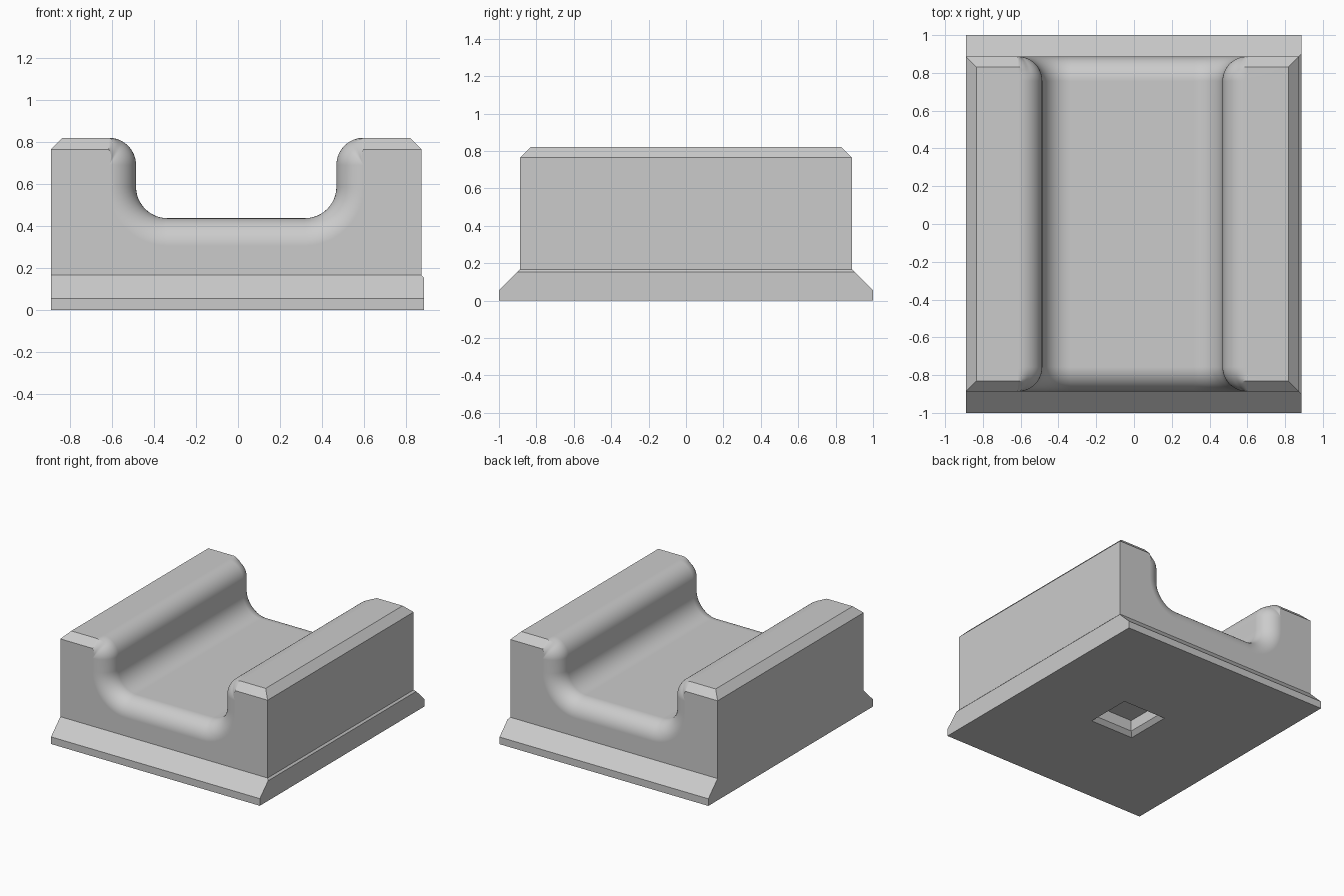
import bpy
import bmesh
from math import sin, cos, asin, radians, pi

cube = bpy.data.objects.get("Cube")
if cube:
    bpy.data.objects.remove(cube, do_unlink=True)

grey = bpy.data.materials.new("plain_grey")
grey.use_nodes = True
grey.diffuse_color = (0.6, 0.6, 0.6, 1)
grey.node_tree.nodes["Principled BSDF"].inputs["Base Color"].default_value = (0.6, 0.6, 0.6, 1)

CENTRE = -0.0085           # mid plane of the block in x
HALF_X, HALF_Y = 0.8815, 0.887
TOP, SEAM = 0.82, 0.167    # block top and its joint with the base
CHAMFER = 0.055
ROUND = 0.13               # rounding of the channel rim
WALL, FLOOR, COVE = 0.477, 0.437, 0.15


def finish(name, bm):
    """Turn a bmesh into a shaded object."""
    bmesh.ops.remove_doubles(bm, verts=bm.verts, dist=0.0001)
    bmesh.ops.recalc_face_normals(bm, faces=bm.faces)
    mesh = bpy.data.meshes.new(name)
    bm.to_mesh(mesh)
    bm.free()
    mesh.materials.append(grey)
    obj = bpy.data.objects.new(name, mesh)
    bpy.context.collection.objects.link(obj)
    bpy.ops.object.select_all(action='DESELECT')
    obj.select_set(True)
    bpy.context.view_layer.objects.active = obj
    bpy.ops.object.shade_smooth_by_angle(angle=radians(30))
    weighted = obj.modifiers.new("even_shading", 'WEIGHTED_NORMAL')
    weighted.keep_sharp = True
    return obj


def bridge(bm, rings, closed):
    """Join successive rows of vertices with quads."""
    for a, b in zip(rings, rings[1:]):
        n = len(a)
        for i in range(n if closed else n - 1):
            j = (i + 1) % n
            bm.faces.new((a[i], a[j], b[j], b[i]))


def half_profile(rim, edge):
    """Half cross-section, pushed into the material by rim (channel) and edge (top)."""
    pts = []
    # concave cove between floor and wall
    for i in range(13):
        a = -pi / 2 + pi / 2 * i / 12
        pts.append((WALL - COVE + (COVE + rim) * cos(a),
                    FLOOR + COVE + (COVE + rim) * sin(a)))
    # convex shoulder, blending from the rounded rim to the chamfered top
    for i in range(17):
        turn = i / 16
        a = pi - pi / 2 * turn
        blend = min(1, (1 - turn) * 3)
        r = ROUND - (rim * blend + edge * (1 - blend))
        pts.append((WALL + ROUND + r * cos(a), TOP - ROUND + r * sin(a)))
    # flat top, outer chamfer and side
    pts.append((HALF_X - CHAMFER + edge, TOP - edge))
    pts.append((HALF_X, TOP - CHAMFER))
    pts.append((HALF_X, SEAM))
    return pts


# Channelled block: cross-sections lofted from end to end
start = asin(1 - CHAMFER / ROUND)
angles = [pi / 2 + (start - pi / 2) * i / 7 for i in range(7)]
angles += [start * (1 - i / 5) for i in range(6)]
stations = []
for a in angles:
    inset = ROUND * (1 - sin(a))
    stations.append((-HALF_Y + inset, ROUND * (1 - cos(a)), max(0, CHAMFER - inset)))
stations += [(-y, rim, edge) for y, rim, edge in reversed(stations)]

bm = bmesh.new()
rows = []
for y, rim, edge in stations:
    half = half_profile(rim, edge)
    outline = [(-u, z) for u, z in reversed(half)] + half
    rows.append([bm.verts.new((CENTRE + u, y, z)) for u, z in outline])
bridge(bm, rows, False)
bm.faces.new(rows[0])
bm.faces.new(rows[-1])
finish("channel_block", bm)

# Flared base with a square pocket underneath: rectangles lofted from pocket to seam
LEFT, RIGHT = CENTRE - HALF_X, CENTRE + HALF_X
LIP = RIGHT + 0.013
rectangles = [
    (-0.10, 0.21, 0.15, 0.115),
    (-0.10, 0.21, 0.15, 0.03),
    (-0.13, 0.24, 0.18, 0),
    (LEFT, LIP, 1, 0),
    (LEFT, LIP, 1, 0.055),
    (LEFT, LIP, 0.9, 0.154),
    (LEFT, RIGHT, HALF_Y, SEAM),
]
bm = bmesh.new()
rings = [[bm.verts.new(p) for p in ((x0, -y, z), (x1, -y, z), (x1, y, z), (x0, y, z))]
         for x0, x1, y, z in rectangles]
bridge(bm, rings, True)
pocket_roof = bm.faces.new(rings[0])
base = finish("flared_base", bm)
